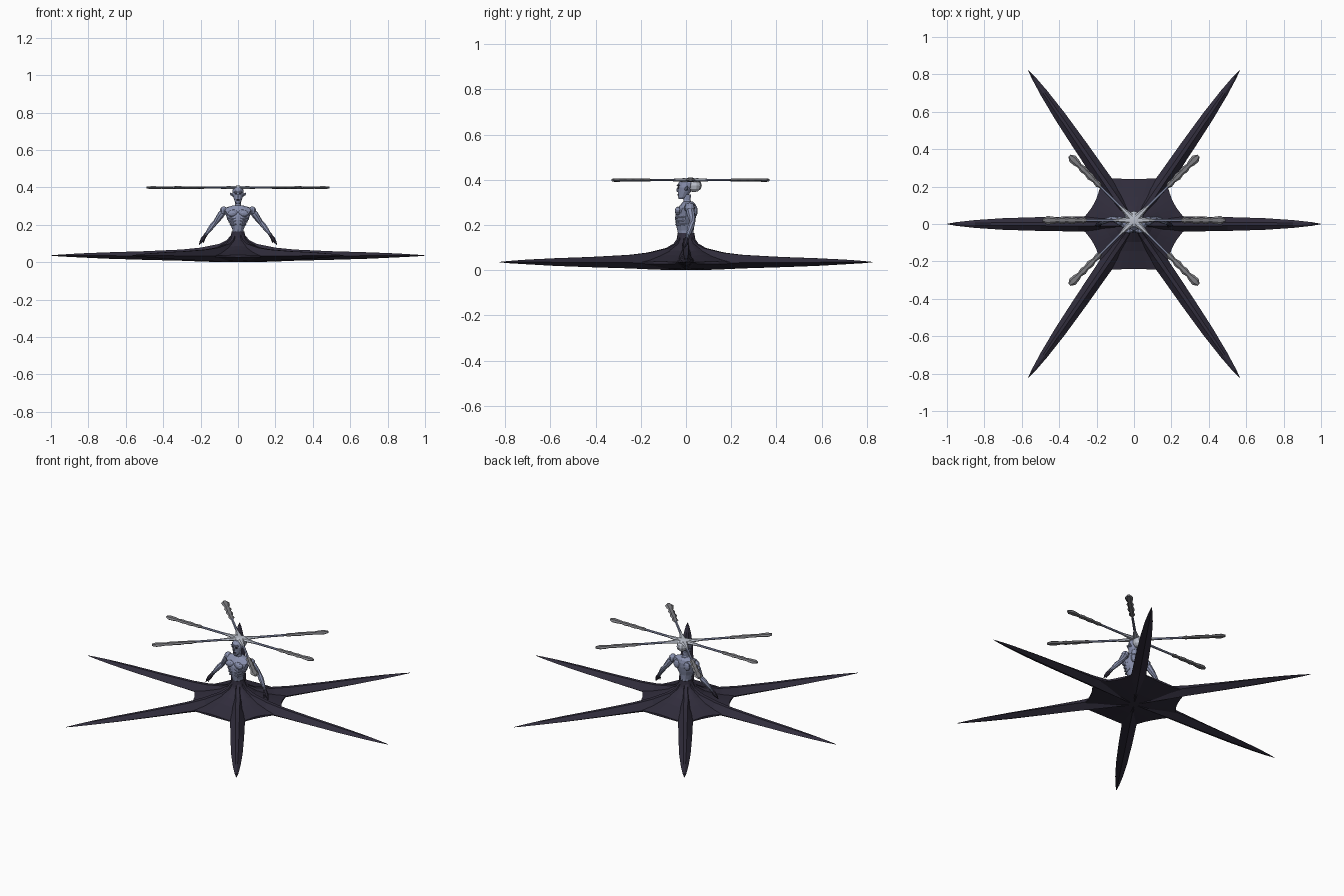
import bpy, bmesh, math
from mathutils import Vector, Matrix


def material(name, rgb):
    m = bpy.data.materials.new(name)
    m.diffuse_color = (*rgb, 1)
    return m


DARK = material("dark violet", (0.030, 0.026, 0.045))
SKIN = material("blue grey", (0.25, 0.28, 0.42))
LIGHT = material("pale grey", (0.50, 0.53, 0.60))
TIP = material("stone grey", (0.20, 0.20, 0.215))
SHADE = material("slate", (0.10, 0.11, 0.17))


def finish(name, bm, mats, smooth=False):
    bmesh.ops.recalc_face_normals(bm, faces=bm.faces)
    me = bpy.data.meshes.new(name)
    bm.to_mesh(me)
    bm.free()
    ob = bpy.data.objects.new(name, me)
    bpy.context.collection.objects.link(ob)
    for m in mats:
        me.materials.append(m)
    return ob


def loft(bm, rings):
    """Skin closed rings of equal size and cap both ends."""
    vs = [[bm.verts.new(p) for p in ring] for ring in rings]
    n = len(vs[0])
    for a, b in zip(vs, vs[1:]):
        for i in range(n):
            j = (i + 1) % n
            bm.faces.new((a[i], a[j], b[j], b[i]))
    bm.faces.new(vs[0][::-1])
    bm.faces.new(vs[-1])


def stack(name, levels, mats, n=12):
    """Vertical body from (z, centre y, half width x, half depth y)."""
    bm = bmesh.new()
    loft(bm, [[(hx * math.cos(2 * math.pi * i / n), cy + hy * math.sin(2 * math.pi * i / n), z)
               for i in range(n)] for z, cy, hx, hy in levels])
    return finish(name, bm, mats)


def limb(name, path, mat, n=8):
    """Round limb through (x, y, z, radius) points."""
    pts = [Vector(p[:3]) for p in path]
    rings = []
    for i, p in enumerate(path):
        d = pts[min(i + 1, len(pts) - 1)] - pts[max(i - 1, 0)]
        q = d.to_track_quat('Z', 'Y')
        rings.append([pts[i] + q @ Vector((p[3] * math.cos(2 * math.pi * k / n),
                                           p[3] * math.sin(2 * math.pi * k / n), 0)) for k in range(n)])
    bm = bmesh.new()
    loft(bm, rings)
    return finish(name, bm, [mat])


def blob(name, centre, size, mat, tilt=0, seg=10):
    bm = bmesh.new()
    bmesh.ops.create_uvsphere(bm, u_segments=seg, v_segments=6, radius=1,
                              matrix=Matrix.Translation(centre) @ Matrix.Rotation(tilt, 4, 'Y')
                              @ Matrix.Diagonal((*size, 1)))
    return finish(name, bm, [mat])


def interp(table, x):
    for (a, u), (b, v) in zip(table, table[1:]):
        if x <= b:
            return u + (v - u) * max(0, x - a) / (b - a)
    return table[-1][1]


# Six long star points: radius, half width, top, middle and bottom height
POINT = [(0.03, 0.030, 0.155, 0.030, 0.000), (0.06, 0.038, 0.118, 0.030, 0.000),
         (0.10, 0.044, 0.098, 0.031, 0.001), (0.20, 0.044, 0.078, 0.032, 0.004),
         (0.30, 0.040, 0.068, 0.033, 0.008), (0.50, 0.037, 0.059, 0.034, 0.013),
         (0.70, 0.031, 0.053, 0.035, 0.019), (0.85, 0.021, 0.047, 0.036, 0.026),
         (0.95, 0.010, 0.041, 0.036, 0.031), (1.00, 0.001, 0.037, 0.036, 0.035)]
a = math.atan2(0.825, 0.567)
ANGLES = [0, a, math.pi - a, math.pi, math.pi + a, 2 * math.pi - a]
for k, ang in enumerate(ANGLES):
    rot = Matrix.Rotation(ang, 3, 'Z')
    bm = bmesh.new()
    loft(bm, [[rot @ Vector(p) for p in ((r, w, m), (r, w * 0.25, t), (r, -w * 0.25, t),
                                         (r, -w, m), (r, 0, b))] for r, w, t, m, b in POINT])
    finish(f"star_point_{k + 1}", bm, [DARK])

# Concave webbing between the points
TOP = [(0.0, 0.16), (0.035, 0.150), (0.05, 0.118), (0.10, 0.085), (0.15, 0.065), (0.25, 0.036), (0.3, 0.034)]
BOTTOM = [(0.0, 0.0), (0.1, 0.006), (0.25, 0.028), (0.3, 0.031)]
bm = bmesh.new()
spokes = []
for k, a0 in enumerate(ANGLES):
    a1 = ANGLES[k + 1] if k < 5 else 2 * math.pi
    for s in range(8):
        u = s / 4 - 1
        spokes.append((a0 + (a1 - a0) * s / 8, 0.24 + 0.055 * u * u))
for table in (TOP, BOTTOM):
    rings = []
    for t in (0.12, 0.2, 0.4, 0.6, 0.8, 1.0):
        rings.append([bm.verts.new((t * R * math.cos(g), t * R * math.sin(g), interp(table, t * R)))
                      for g, R in spokes])
    n = len(spokes)
    for p, q in zip(rings, rings[1:]):
        for i in range(n):
            bm.faces.new((p[i], p[(i + 1) % n], q[(i + 1) % n], q[i]))
    bm.faces.new(rings[0])
    if table is TOP:
        rim = rings[-1]
for i in range(n):
    bm.faces.new((rim[i], rim[(i + 1) % n], rings[-1][(i + 1) % n], rings[-1][i]))
finish("star_web", bm, [DARK])

# Skirt rising into the waist
stack("skirt", [(0.07, 0, 0.10, 0.10), (0.10, 0, 0.062, 0.062), (0.125, 0, 0.045, 0.045),
                (0.145, 0, 0.038, 0.040), (0.165, 0, 0.033, 0.037)], [DARK])

# Torso, neck and head
stack("torso", [(0.155, 0.000, 0.028, 0.034), (0.175, -0.002, 0.030, 0.036), (0.20, -0.004, 0.040, 0.040),
                (0.225, -0.003, 0.055, 0.045), (0.25, 0.000, 0.064, 0.047), (0.275, 0.005, 0.076, 0.042),
                (0.292, 0.010, 0.066, 0.032), (0.303, 0.008, 0.028, 0.022)], [SKIN])
stack("neck", [(0.29, 0.010, 0.020, 0.020), (0.31, 0.004, 0.015, 0.016), (0.335, 0.004, 0.016, 0.018)], [SKIN])
stack("head", [(0.315, -0.020, 0.010, 0.012), (0.325, -0.016, 0.017, 0.020), (0.345, -0.008, 0.024, 0.028),
               (0.365, -0.003, 0.030, 0.034), (0.385, 0.002, 0.030, 0.036), (0.400, 0.006, 0.020, 0.026)], [SKIN])
blob("head_dome", (0, 0.036, 0.375), (0.030, 0.034, 0.030), LIGHT)
blob("nose", (0, -0.036, 0.355), (0.005, 0.007, 0.010), SKIN, seg=6)
blob("mouth", (0, -0.034, 0.334), (0.011, 0.004, 0.004), DARK, seg=6)

for side, s in (("left", -1), ("right", 1)):
    # Face and chest details
    blob(side + "_eye", (s * 0.012, -0.034, 0.366), (0.007, 0.005, 0.005), DARK, seg=6)
    blob(side + "_brow", (s * 0.013, -0.033, 0.376), (0.013, 0.008, 0.004), SKIN, seg=6)
    limb(side + "_ear", [(s * 0.025, 0, 0.358, 0.008), (s * 0.036, 0.004, 0.364, 0.007),
                         (s * 0.043, 0.008, 0.372, 0.001)], SKIN, 6)
    blob(side + "_pectoral", (s * 0.029, -0.035, 0.262), (0.029, 0.015, 0.019), SKIN, s * 0.2)
    blob(side + "_shoulder_blade", (s * 0.034, 0.040, 0.262), (0.020, 0.012, 0.026), SKIN)
    for i in range(3):
        z = 0.232 - 0.016 * i
        limb(f"{side}_rib_{i + 1}", [(s * 0.010, -0.045, z + 0.004, 0.003),
                                     (s * (0.034 - 0.004 * i), -0.040, z, 0.005),
                                     (s * (0.056 - 0.008 * i), -0.012, z + 0.002, 0.005),
                                     (s * (0.054 - 0.008 * i), 0.012, z + 0.008, 0.003)], SKIN, 6)
    # Arm with dark clawed hand
    blob(side + "_shoulder", (s * 0.076, 0.016, 0.276), (0.022, 0.024, 0.023), SKIN)
    limb(side + "_arm", [(s * 0.070, 0.016, 0.282, 0.016), (s * 0.090, 0.020, 0.256, 0.019),
                         (s * 0.108, 0.026, 0.230, 0.016), (s * 0.122, 0.028, 0.212, 0.013),
                         (s * 0.138, 0.022, 0.194, 0.015), (s * 0.160, 0.012, 0.165, 0.011),
                         (s * 0.172, 0.006, 0.148, 0.008)], SKIN)
    limb(side + "_wrist", [(s * 0.168, 0.008, 0.154, 0.011), (s * 0.180, 0.003, 0.136, 0.009)], SHADE)
    limb(side + "_hand", [(s * 0.174, 0.005, 0.145, 0.009), (s * 0.188, -0.001, 0.124, 0.012),
                          (s * 0.199, -0.006, 0.108, 0.008), (s * 0.208, -0.010, 0.094, 0.001)], DARK)
    limb(side + "_thumb", [(s * 0.182, 0.0, 0.134, 0.006), (s * 0.181, -0.014, 0.118, 0.004),
                           (s * 0.186, -0.018, 0.102, 0.001)], DARK, 6)

# Rotor of six staves above the head
HUB = Vector((0, 0.02, 0.399))
CLUB = [(0.25, 0.007), (0.27, 0.017), (0.30, 0.012), (0.33, 0.020), (0.36, 0.014), (0.385, 0.020),
        (0.41, 0.013), (0.435, 0.020), (0.465, 0.023), (0.488, 0.008)]
for k, deg in enumerate((0, 45, 135, 180, 225, 315)):
    rot = Matrix.Rotation(math.radians(deg), 3, 'Z')

    def blade(name, sections, mat):
        bm = bmesh.new()
        loft(bm, [[HUB + rot @ Vector((r, w * math.cos(i * math.pi / 3), h * math.sin(i * math.pi / 3)))
                   for i in range(6)] for r, w, h in sections])
        finish(f"{name}_{k + 1}", bm, [mat])

    blade("rotor_root", [(0, 0.024, 0.010), (0.05, 0.015, 0.009), (0.11, 0.006, 0.006)], LIGHT)
    blade("rotor_stave", [(0.08, 0.008, 0.006), (0.27, 0.006, 0.006)], SKIN)
    blade("rotor_club", [(r, w, 0.004 + 0.22 * w) for r, w in CLUB], TIP)
blob("rotor_hub", HUB, (0.036, 0.036, 0.011), LIGHT)
